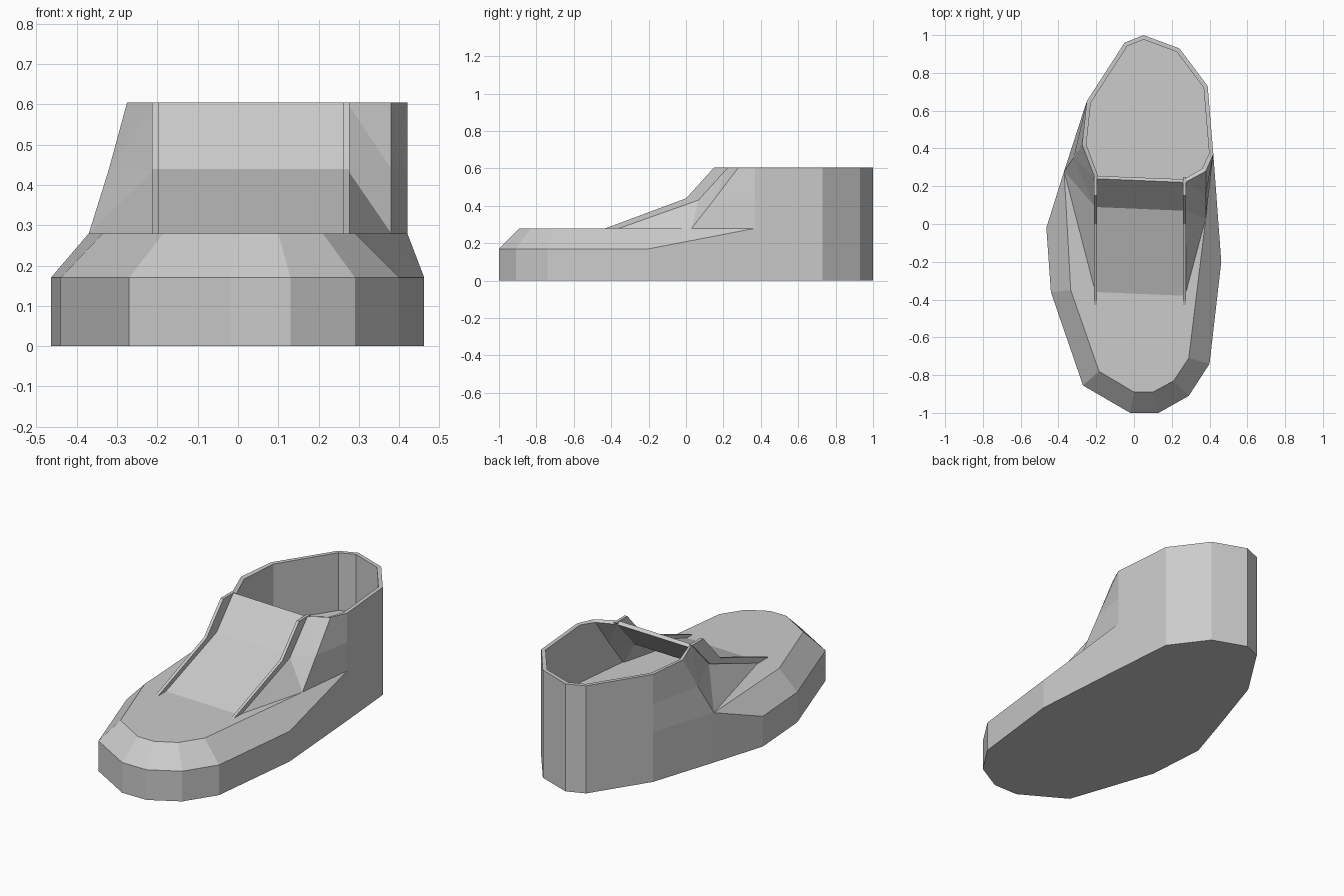
import bpy

if "Cube" in bpy.data.objects:
    bpy.data.objects.remove(bpy.data.objects["Cube"])


def make_object(name, verts, faces):
    mesh = bpy.data.meshes.new(name)
    mesh.from_pydata(verts, [], faces)
    mesh.update()
    obj = bpy.data.objects.new(name, mesh)
    bpy.context.collection.objects.link(obj)
    return obj


SHELF, MID, TOP = 0.28, 0.44, 0.605

# Plan outlines, counter-clockwise from above
heel = [(.42, .37), (.39, .73), (.24, .93), (.05, 1), (-.05, .96), (-.25, .65)]
left_hinge, right_hinge = (-.37, .28), (.38, .03)
front = [(-.464, -.02), (-.44, -.36), (-.27, -.855), (-.02, -1),
         (.13, -1), (.29, -.91), (.40, -.74), (.462, -.20)]
front_shelf = [left_hinge, (-.335, -.35), (-.185, -.78), (0, -.89),
               (.10, -.89), (.21, -.83), (.29, -.71), right_hinge]

# Sole: vertical wall, then a bevel up to the shelf around the toe
back = heel + [left_hinge]
outer = back + front
n, b, f = len(outer), len(back), len(front)
verts = [(x, y, 0) for x, y in outer]
verts += [(x, y, SHELF) for x, y in back] + [(x, y, .17) for x, y in front]
verts += [(x, y, SHELF) for x, y in front_shelf[1:]]
shelf_id = [n + b - 1] + list(range(2 * n, 2 * n + f - 1))
faces = [tuple(reversed(range(n)))]
faces += [(i, (i + 1) % n, n + (i + 1) % n, n + i) for i in range(n)]
faces.append((n + b - 1, n + b, n + b + 1, shelf_id[1]))
faces += [(n + b + i, n + b + i + 1, shelf_id[i + 1], shelf_id[i]) for i in range(1, f - 1)]
faces.append((2 * n - 1, n, shelf_id[-1]))
faces.append(tuple(range(n, n + b)) + tuple(shelf_id[1:]))
make_object("sole", verts, faces)

# Upper: heel wall, side panels and sloping tongue in three levels
columns = [[p] * 3 for p in heel]
columns.append([left_hinge, (-.32, .35), (-.275, .42)])
columns.append([(-.205, -.36), (-.205, .09), (-.205, .24)])
columns.append([(.27, -.38), (.27, .07), (.27, .22)])
columns.append([right_hinge, (.38, .155), (.38, .28)])
verts = [(x, y, z) for col in columns for (x, y), z in zip(col, (SHELF, MID, TOP))]
faces = []
m = len(columns)
for i in range(m):
    j = (i + 1) % m
    for k in range(2):
        p, q, r, s = 3 * i + k, 3 * j + k, 3 * j + k + 1, 3 * i + k + 1
        if i == 8:
            faces += [(p, q, s), (q, r, s)]
        elif i == 6:
            faces += [(p, q, r), (p, r, s)]
        else:
            faces.append((p, q, r, s))
upper = make_object("upper", verts, faces)
wall = upper.modifiers.new("wall", 'SOLIDIFY')
wall.thickness = 0.022
wall.offset = -1
wall.use_even_offset = True

# Thin raised rails on both edges of the tongue
profile = [(-.43, SHELF), (0, MID), (.15, TOP), (.25, TOP), (.09, MID), (-.34, SHELF)]
for name, x0, x1 in (("left_rail", -.213, -.196), ("right_rail", .26, .276)):
    verts = [(x, y, z) for x in (x0, x1) for y, z in profile]
    faces = [(i, (i + 1) % 6, 6 + (i + 1) % 6, 6 + i) for i in range(6)]
    for o in (0, 6):
        faces += [(o, o + 1, o + 4, o + 5)[::1 if o else -1],
                  (o + 1, o + 2, o + 3, o + 4)[::1 if o else -1]]
    rail = make_object(name, verts, faces)
    rail.data.flip_normals()
